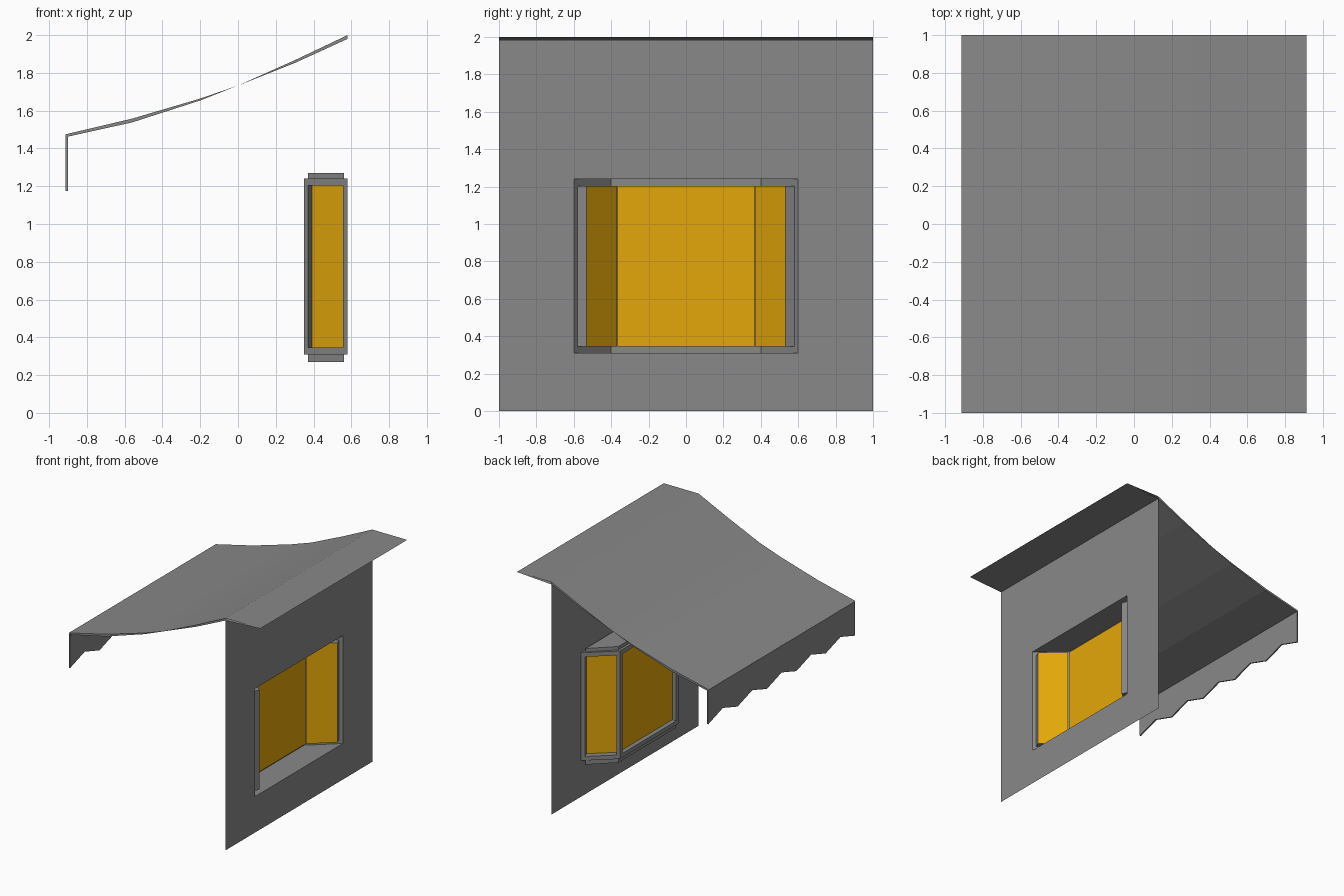
import bpy, bmesh
from mathutils import Vector

if "Cube" in bpy.data.objects:
    bpy.data.objects.remove(bpy.data.objects["Cube"])


def material(name, color):
    mat = bpy.data.materials.new(name)
    mat.diffuse_color = (*color, 1)
    mat.use_nodes = True
    mat.node_tree.nodes["Principled BSDF"].inputs["Base Color"].default_value = mat.diffuse_color
    return mat


glass_mat = material("yellow_glass", (0.78, 0.39, 0.003))
grey_mat = material("dark_grey", (0.25, 0.25, 0.25))


def make(name, verts, faces, mat=grey_mat, fix=False):
    me = bpy.data.meshes.new(name)
    me.from_pydata(verts, [], faces)
    if fix:
        bm = bmesh.new()
        bm.from_mesh(me)
        bmesh.ops.recalc_face_normals(bm, faces=bm.faces)
        bm.to_mesh(me)
        bm.free()
    ob = bpy.data.objects.new(name, me)
    bpy.context.collection.objects.link(ob)
    me.materials.append(mat)
    return ob


def prism(name, poly, z0, z1):
    """Upright prism from a plan outline."""
    n = len(poly)
    verts = [(x, y, z) for z in (z0, z1) for x, y in poly]
    faces = [tuple(range(n))[::-1], tuple(range(n, 2 * n))]
    faces += [(i, (i + 1) % n, n + (i + 1) % n, n + i) for i in range(n)]
    return make(name, verts, faces, fix=True)


WX = 0.58
Z0, Z1 = 0.31, 1.24      # bay frame
H0, H1 = 0.345, 1.203    # glazed openings

# Wall: single sheet with a window opening
ys, zs = (-1, -0.6, 0.6, 1), (0, Z0, Z1, 1.98)
verts = [(WX, y, z) for z in zs for y in ys]
faces = [(r * 4 + c, r * 4 + c + 1, r * 4 + c + 5, r * 4 + c + 4)
         for r in range(3) for c in range(3) if (r, c) != (1, 1)]
make("wall", verts, faces)

# Awning: thin curved slab, upper and lower profiles crossing near the middle
xs = (-0.912, -0.56, -0.2, 0.0, 0.3, WX)
upper = (1.475, 1.558, 1.664, 1.733, 1.867, 2.0)
lower = (1.46, 1.538, 1.654, 1.733, 1.852, 1.98)
n = len(xs)
verts = [(x, y, z) for prof in (upper, lower) for y in (-1, 1) for x, z in zip(xs, prof)]
faces = []
for i in range(n - 1):
    a, b, c, d = i, n + i, 2 * n + i, 3 * n + i
    faces += [(a, a + 1, b + 1, b), (c, d, d + 1, c + 1),
              (a, c, c + 1, a + 1), (b, b + 1, d + 1, d)]
make("awning", verts, faces)

# Flat top behind the wall: two open sheets meeting at the outer edge
for name, z, f in (("top_sheet", 2.0, (0, 1, 2, 3)), ("top_sheet_underside", 1.98, (3, 2, 1, 0))):
    make(name, [(WX, -1, z), (0.912, -1, 2), (0.912, 1, 2), (WX, 1, z)], [f])

# Zigzag valance hanging from the front edge
m = 11
verts = [(x, -1 + 0.2 * i, z or (1.24 if i % 2 else 1.175))
         for x in (-0.912, -0.9) for z in (None, 1.47) for i in range(m)]
faces = []
for i in range(m - 1):
    a, b, c, d = i, m + i, 2 * m + i, 3 * m + i
    faces += [(a, b, b + 1, a + 1), (c, c + 1, d + 1, d),
              (a, a + 1, c + 1, c), (b, d, d + 1, b + 1)]
faces += [(0, 2 * m, 3 * m, m), (m - 1, 2 * m - 1, 4 * m - 1, 3 * m - 1)]
make("valance", verts, faces, fix=True)


def quad(p, q, z0, z1):
    return [(p.x, p.y, z0), (q.x, q.y, z0), (q.x, q.y, z1), (p.x, p.y, z1)]


def bay_panel(name, p, q, hp, hq, shift):
    """Thin frame p-q with opening hp-hq, whose reveal leads in to the glass."""
    glass = quad(hp + shift, hq + shift, H0, H1)
    verts = quad(p, q, Z0, Z1) + quad(hp, hq, H0, H1) + glass
    faces = []
    for i in range(4):
        j = (i + 1) % 4
        faces += [(i, i + 4, j + 4, j), (i + 4, i + 8, j + 8, j + 4)]
    make(name + "_frame", verts, faces)
    make(name + "_glass", glass, [(3, 2, 1, 0)], glass_mat)


# Bay window: one middle panel and two mirrored side panels
A, B = Vector((WX, 0.6)), Vector((0.35, 0.4))
side_holes = Vector((0.557, 0.58)), Vector((0.3715, 0.4187))
side_shift = Vector((0.02, -0.049))
flip = lambda v: Vector((v.x, -v.y))
bay_panel("middle", flip(B), B, Vector((0.35, -0.367)), Vector((0.35, 0.367)), Vector((0.038, 0)))
bay_panel("right", B, A, side_holes[1], side_holes[0], side_shift)
bay_panel("left", flip(A), flip(B), flip(side_holes[0]), flip(side_holes[1]), flip(side_shift))

# Floor and ceiling of the bay, with inset plates below and above
for name, z, order in (("bay_floor", Z0, (0, 1, 2, 3)), ("bay_ceiling", Z1, (3, 2, 1, 0))):
    make(name, [(*v, z) for v in (A, B, flip(B), flip(A))], [order])
plate = [(0.56, -0.57), (0.37, -0.39), (0.37, 0.39), (0.56, 0.57)]
prism("bay_base", plate, 0.27, Z0 - 0.001)
prism("bay_cap", plate, Z1 + 0.001, 1.27)
